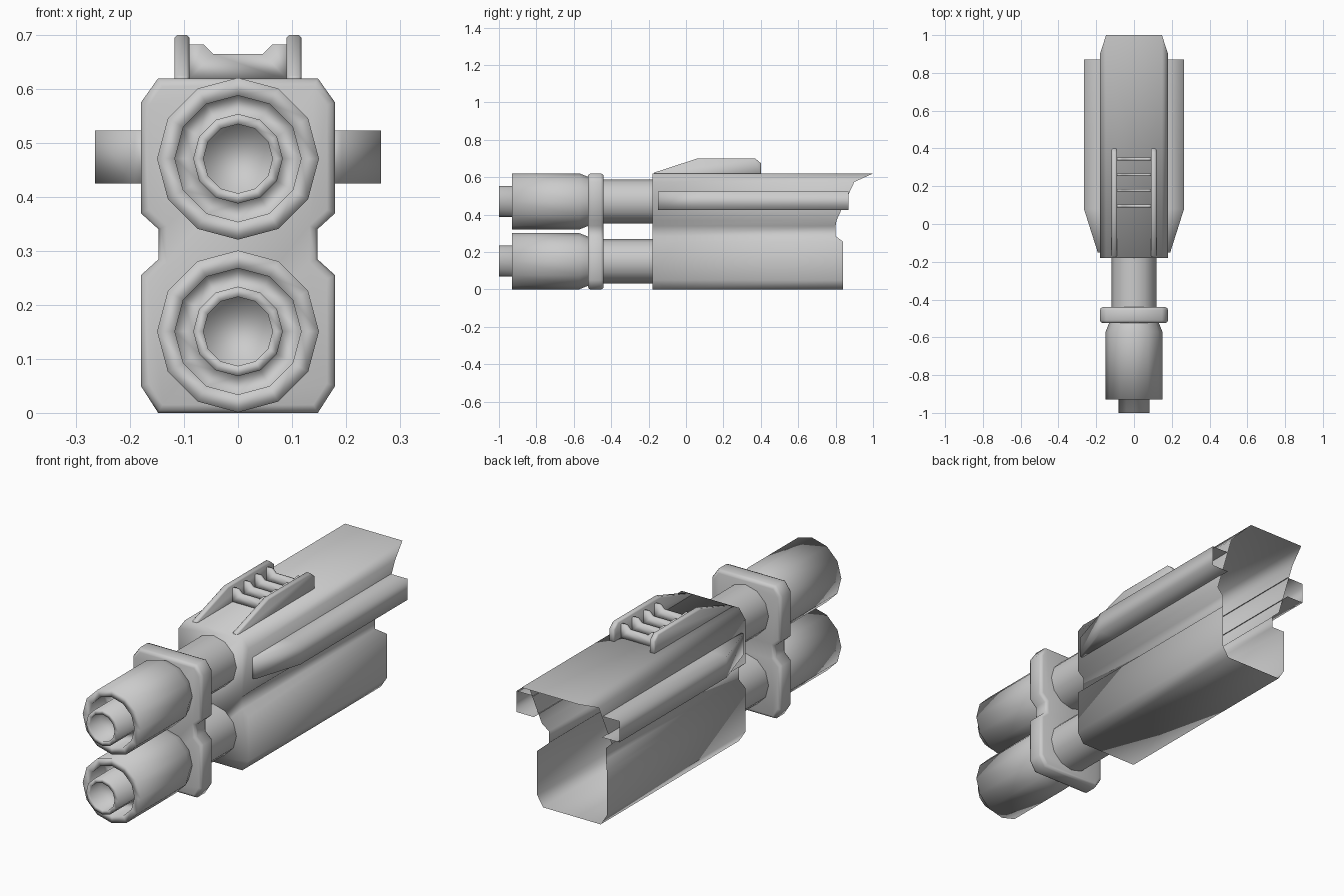
import bpy, bmesh, math
from mathutils import Vector

cube = bpy.data.objects.get("Cube")
if cube:
    bpy.data.objects.remove(cube, do_unlink=True)

grey = bpy.data.materials.new("light grey metal")
grey.use_nodes = True
colour = (0.6, 0.6, 0.6, 1)
grey.diffuse_color = colour
grey.node_tree.nodes["Principled BSDF"].inputs["Base Color"].default_value = colour


def loft(name, rings, closed=True, cap_start=True, cap_end=True):
    """Join rings of points into a smooth skin with optional end caps."""
    bm = bmesh.new()
    loops = [[bm.verts.new(p) for p in ring] for ring in rings]
    n = len(loops[0])
    for a, b in zip(loops, loops[1:]):
        for i in range(n if closed else n - 1):
            j = (i + 1) % n
            bm.faces.new((a[i], a[j], b[j], b[i]))
    if cap_start:
        bm.faces.new(loops[0])
    if cap_end:
        bm.faces.new(loops[-1])
    bmesh.ops.recalc_face_normals(bm, faces=bm.faces)
    for f in bm.faces:
        f.smooth = True
    mesh = bpy.data.meshes.new(name)
    bm.to_mesh(mesh)
    bm.free()
    mesh.materials.append(grey)
    obj = bpy.data.objects.new(name, mesh)
    bpy.context.collection.objects.link(obj)
    return obj


# Waisted outline shared by the housing and the clamp: x, z, rear end y
half = [(0.148, 0.0, 0.84), (0.18, 0.05, 0.84), (0.18, 0.255, 0.84),
        (0.147, 0.285, 0.80), (0.147, 0.34, 0.80), (0.18, 0.37, 0.805),
        (0.18, 0.575, 0.90), (0.148, 0.62, 1.0)]
outline = half + [(-x, z, y) for x, z, y in reversed(half)]

# Housing: hollow shell, closed in front and open with a raked edge behind
loft("housing", [[(x, -0.18, z) for x, z, y in outline],
                 [(x, y, z) for x, z, y in outline]], cap_end=False)

# Clamp around both barrels
clamp = loft("barrel_clamp", [[(x, y, z) for x, z, _ in outline]
                              for y in (-0.525, -0.44)])
bevel = clamp.modifiers.new("Bevel", 'BEVEL')
bevel.width = 0.015
bevel.segments = 2
bevel.limit_method = 'ANGLE'
bevel.angle_limit = math.radians(75)


def lathe(name, profile, z, cap_start=False):
    """Twelve-sided turned part along y; profile is radius, y."""
    angles = [math.tau * i / 12 for i in range(12)]
    return loft(name, [[(r * math.sin(a), y, z + r * math.cos(a)) for a in angles]
                       for r, y in profile], cap_start=cap_start, cap_end=False)


# Barrels: bored muzzle inside a hollow sleeve, with a thinner rear pipe
muzzle = [(0.064, -0.92), (0.064, -1.0), (0.083, -1.0), (0.083, -0.84),
          (0.117, -0.84), (0.117, -0.93), (0.15, -0.93), (0.15, -0.57),
          (0.13, -0.52)]
for side, z in (("lower", 0.151), ("upper", 0.471)):
    lathe(side + "_barrel", muzzle, z, cap_start=True)
    lathe(side + "_pipe", [(0.118, -0.45), (0.118, -0.17)], z)

rail_side = [(-0.175, 0.615), (-0.17, 0.625), (0.06, 0.70), (0.37, 0.70),
             (0.40, 0.675), (0.40, 0.615)]
for side, s in (("left", 1), ("right", -1)):
    # Side fin: three-sided channel, tapered at the front and open behind
    stations = [(-0.15, 0.192), (0.08, 0.265), (0.87, 0.265)]
    loft(side + "_fin", [[(s * 0.176, y, 0.425), (s * x, y, 0.425),
                          (s * x, y, 0.523), (s * 0.176, y, 0.523)]
                         for y, x in stations], closed=False, cap_end=False)
    # Top rail
    rail = loft(side + "_rail", [[(s * x, y, z) for y, z in rail_side]
                                 for x in (0.09, 0.118)])
    soft = rail.modifiers.new("Bevel", 'BEVEL')
    soft.width = 0.005
    soft.segments = 1
    soft.limit_method = 'ANGLE'
    soft.angle_limit = math.radians(75)

# Notched rungs between the rails
rung_half = [(0.095, 0.615), (0.095, 0.683), (0.064, 0.683), (0.046, 0.665)]
rung = rung_half + [(-x, z) for x, z in reversed(rung_half)]
for i in range(4):
    y = 0.095 + i * 0.083
    loft("rung_%d" % (i + 1), [[(x, y + d, z) for x, z in rung]
                               for d in (-0.007, 0.007)])
